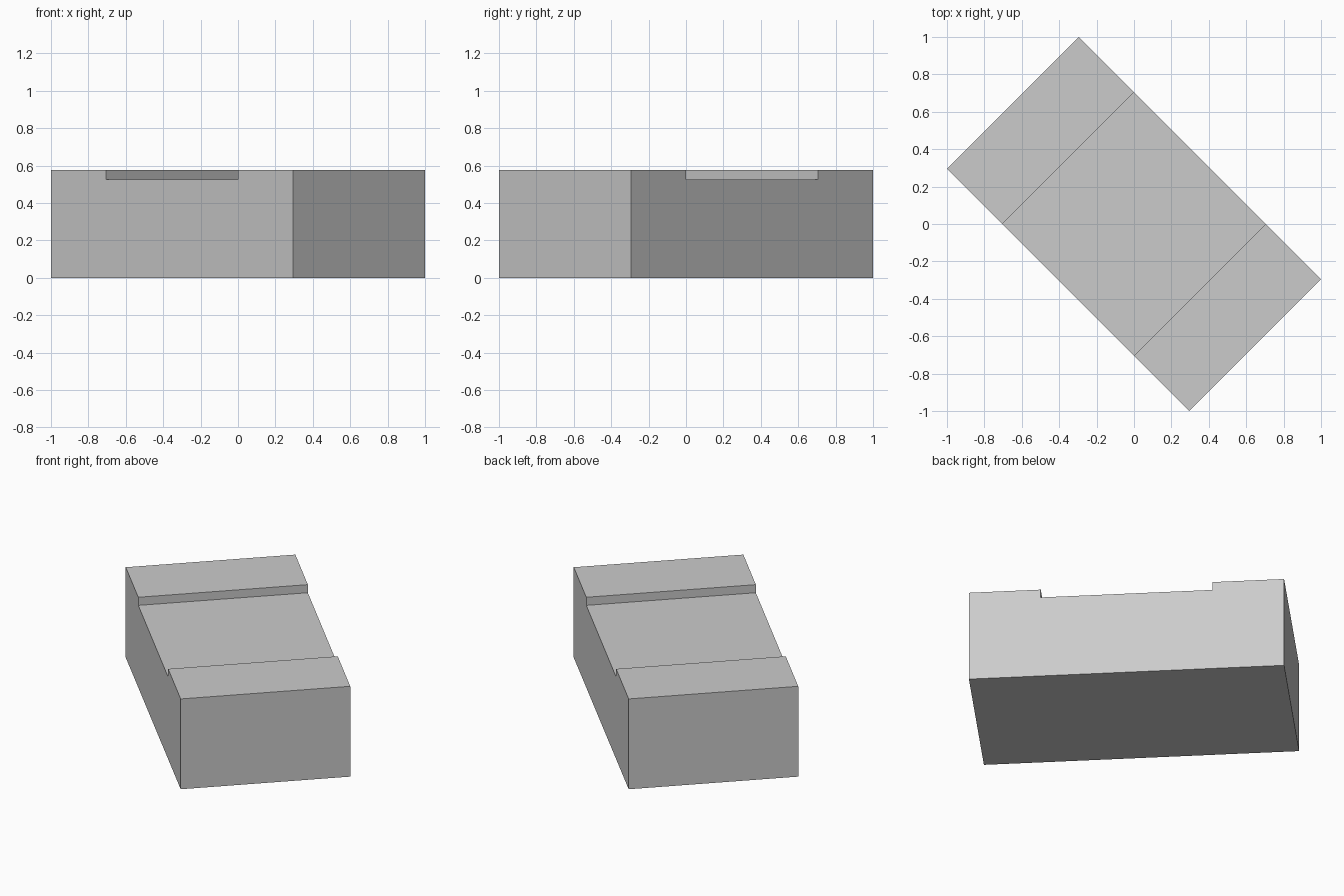
import bpy
import bmesh
from math import radians
from mathutils import Matrix

cube = bpy.data.objects.get("Cube")
if cube:
    bpy.data.objects.remove(cube, do_unlink=True)

HALF_LENGTH = 0.916
HALF_WIDTH = 0.4985
HALF_CHANNEL = 0.4985
FLOOR = 0.525
TOP = 0.577

grey = bpy.data.materials.new("light grey")
grey.use_nodes = True
colour = (0.6, 0.6, 0.6, 1)
grey.diffuse_color = colour
grey.node_tree.nodes["Principled BSDF"].inputs["Base Color"].default_value = colour

# Half of the side profile, mirrored to give a block with a shallow channel
half = [(HALF_LENGTH, 0), (HALF_LENGTH, TOP), (HALF_CHANNEL, TOP), (HALF_CHANNEL, FLOOR)]
profile = half + [(-x, z) for x, z in reversed(half)]

# Sweep the profile across the width and turn the block to the diagonal
bm = bmesh.new()
side = bm.faces.new([bm.verts.new((x, -HALF_WIDTH, z)) for x, z in profile])
swept = bmesh.ops.extrude_face_region(bm, geom=[side])
verts = [v for v in swept["geom"] if isinstance(v, bmesh.types.BMVert)]
bmesh.ops.translate(bm, verts=verts, vec=(0, 2 * HALF_WIDTH, 0))
bmesh.ops.rotate(bm, verts=bm.verts, matrix=Matrix.Rotation(radians(-45), 3, "Z"))
bmesh.ops.recalc_face_normals(bm, faces=bm.faces)

mesh = bpy.data.meshes.new("channelled_block")
bm.to_mesh(mesh)
bm.free()
mesh.materials.append(grey)
block = bpy.data.objects.new("channelled_block", mesh)
bpy.context.collection.objects.link(block)
